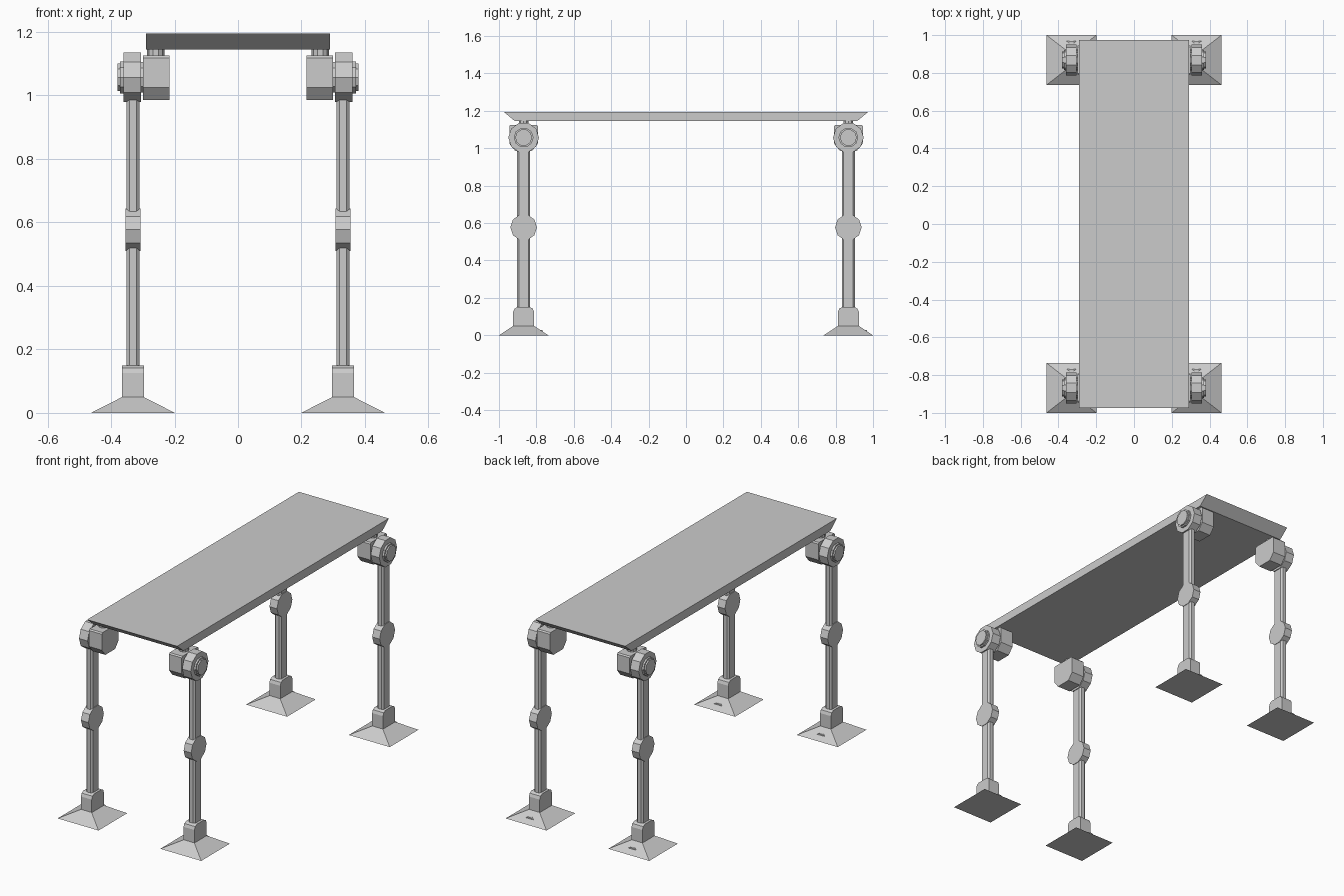
import bpy, bmesh, math
from mathutils import Vector

if "Cube" in bpy.data.objects:
    bpy.data.objects.remove(bpy.data.objects["Cube"])


def loft(name, ring_a, ring_b):
    """Closed solid between two matching rings of points."""
    bm = bmesh.new()
    a = [bm.verts.new(p) for p in ring_a]
    b = [bm.verts.new(p) for p in ring_b]
    n = len(a)
    bm.faces.new(a)
    bm.faces.new(b[::-1])
    for i in range(n):
        bm.faces.new((a[i], b[i], b[(i + 1) % n], a[(i + 1) % n]))
    bmesh.ops.recalc_face_normals(bm, faces=bm.faces)
    mesh = bpy.data.meshes.new(name)
    bm.to_mesh(mesh)
    bm.free()
    ob = bpy.data.objects.new(name, mesh)
    bpy.context.collection.objects.link(ob)
    return ob


def ngon(r, n, u=0, v=0):
    """Regular polygon with flat top, r measured to the corners."""
    return [(u + r * math.cos(2 * math.pi * (i + .5) / n + math.pi / 2),
             v + r * math.sin(2 * math.pi * (i + .5) / n + math.pi / 2)) for i in range(n)]


def octa(w, d, c):
    """Rectangle with chamfered corners, half sizes w and d."""
    return [(w, d - c), (w - c, d), (c - w, d), (-w, d - c),
            (-w, c - d), (c - w, -d), (w - c, -d), (w, c - d)]


def along(axis, name, prof, lo, hi, origin, side):
    """Extrude a profile along an axis, placed at a leg; side mirrors x."""
    def place(p, t):
        u, v = p
        x, y, z = {'x': (t, u, v), 'y': (u, t, v), 'z': (u, v, t)}[axis]
        return Vector((side * (origin[0] + x), origin[1] + y, z))
    return loft(name, [place(p, lo) for p in prof], [place(p, hi) for p in prof])


# table slab with undercut ends
loft("top_slab",
     [(-.29, y, z) for y, z in ((-.975, 1.195), (.975, 1.195), (.915, 1.145), (-.915, 1.145))],
     [(.29, y, z) for y, z in ((-.975, 1.195), (.975, 1.195), (.915, 1.145), (-.915, 1.145))])

HIP = 1.057
for side, sn in ((-1, "left"), (1, "right")):
    for y, yn in ((-.868, "front"), (.868, "back")):
        tag = f"{yn}_{sn}_"
        o = (.331, y)

        def part(axis, name, prof, lo, hi):
            return along(axis, tag + name, prof, lo, hi, o, side)

        # foot: flared pad, toe lug and ankle block
        def rect(w, d, z):
            return [(side * (o[0] + sx * w), y + sy * d, z)
                    for sx, sy in ((-1, -1), (1, -1), (1, 1), (-1, 1))]
        loft(tag + "foot_pad", rect(.132, .132, 0), rect(.034, .056, .05))
        part('y', "toe_lug", [(-.037, .004), (-.026, .021), (-.01, .029),
                              (.01, .029), (.026, .021), (.037, .004)], .03, .1)
        part('x', "ankle", [(-.056, .03), (.056, .03), (.056, .125), (.049, .142),
                            (.035, .15), (-.035, .15), (-.049, .142), (-.056, .125)], -.035, .035)
        # leg pole and knee
        part('z', "pole", octa(.021, .035, .01), .12, 1.03)
        part('x', "knee", ngon(.071, 10, 0, .577), -.024, .024)
        # hip wheel, outer cap and axle
        part('x', "hip_wheel", ngon(.082, 10, 0, HIP), -.026, .029)
        part('x', "hip_cap", ngon(.053, 10, 0, HIP), .02, .04)
        part('x', "hip_cap_edge", ngon(.045, 10, 0, HIP), .03, .049)
        part('x', "axle", ngon(.05, 10, 0, HIP), -.06, 0)
        # hip block, chamfered below, and post to the slab
        part('x', "hip_block", [(-.07, 1.125), (.07, 1.125), (.077, 1.118), (.077, 1.025),
                                (.045, .986), (-.045, .986), (-.077, 1.025), (-.077, 1.118)],
             -.115, -.032)
        part('z', "post", ngon(.027, 10, -.072, 0), 1.11, 1.15)
